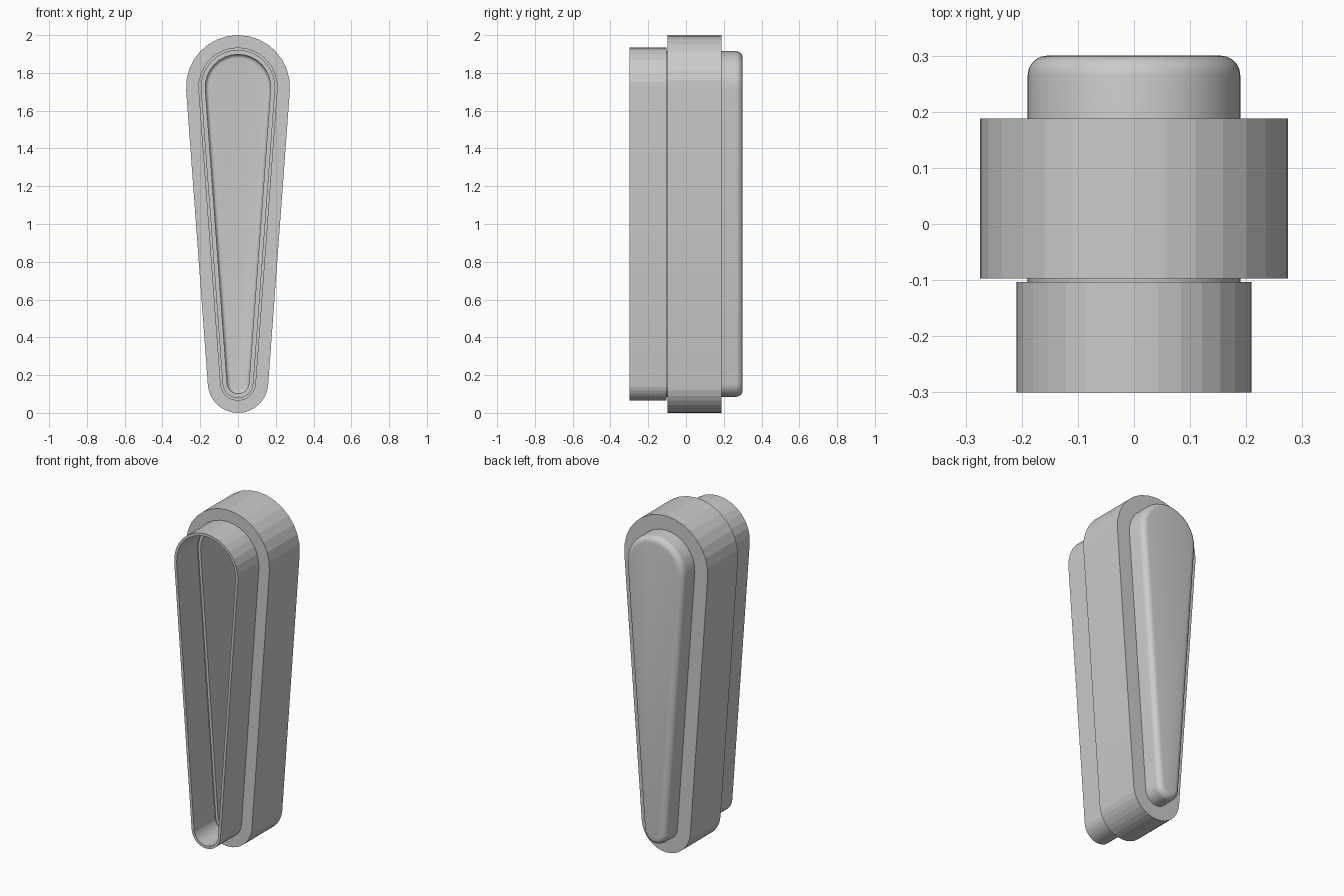
import bpy, bmesh
from math import sin, cos, asin, pi

if "Cube" in bpy.data.objects:
    bpy.data.objects.remove(bpy.data.objects["Cube"])

TOP_Z, LOW_Z = 1.725, 0.16      # centres of the two end arcs
TOP_R, LOW_R = 0.275, 0.16      # arc radii of the widest outline
SEG = 16
TILT = asin((TOP_R - LOW_R) / (TOP_Z - LOW_Z))


def outline(inset):
    """Tapered teardrop outline, shrunk evenly by inset."""
    pts = []
    for cz, r, a0, a1 in ((TOP_Z, TOP_R, -TILT, pi + TILT),
                          (LOW_Z, LOW_R, pi + TILT, 2 * pi - TILT)):
        for i in range(SEG + 1):
            a = a0 + (a1 - a0) * i / SEG
            pts.append(((r - inset) * cos(a), cz + (r - inset) * sin(a)))
    return pts


def loft(name, profile, closed, smooth):
    """Sweep (inset, y) steps round the outline; closed = ring, else cap both ends."""
    bm = bmesh.new()
    rings = [[bm.verts.new((x, y, z)) for x, z in outline(inset)]
             for inset, y in profile]
    pairs = list(zip(rings, rings[1:]))
    if closed:
        pairs.append((rings[-1], rings[0]))
    else:
        bm.faces.new(rings[0])
        bm.faces.new(rings[-1])
    for a, b in pairs:
        for i in range(len(a)):
            j = (i + 1) % len(a)
            bm.faces.new((a[i], a[j], b[j], b[i]))
    bmesh.ops.recalc_face_normals(bm, faces=bm.faces[:])
    mesh = bpy.data.meshes.new(name)
    bm.to_mesh(mesh)
    bm.free()
    ob = bpy.data.objects.new(name, mesh)
    bpy.context.collection.objects.link(ob)
    bpy.ops.object.select_all(action='DESELECT')
    bpy.context.view_layer.objects.active = ob
    ob.select_set(True)
    bpy.ops.object.shade_smooth_by_angle(angle=smooth)
    return ob


def rounded(inset, y, r, n=5):
    """Quarter-round shoulder from the side wall to the end face."""
    return [(inset + r * (1 - cos(pi / 2 * i / n)), y - r + r * sin(pi / 2 * i / n))
            for i in range(n + 1)]


# open front sleeve
loft("front_sleeve", [(0.065, -0.30), (0.065, -0.103), (0.081, -0.103), (0.081, -0.30)],
     True, 0.15)

# wide middle band
loft("middle_band", [(0.0, -0.097), (0.0, 0.188), (0.088, 0.188), (0.088, -0.097)],
     True, 0.15)

# hollow inner cup with a rounded back, open to the front
outer = [(0.085, -0.104)] + rounded(0.085, 0.30, 0.035)
inner = [(0.102, -0.104)] + rounded(0.102, 0.283, 0.02)
loft("inner_cup", inner[::-1] + outer, False, 0.5)
